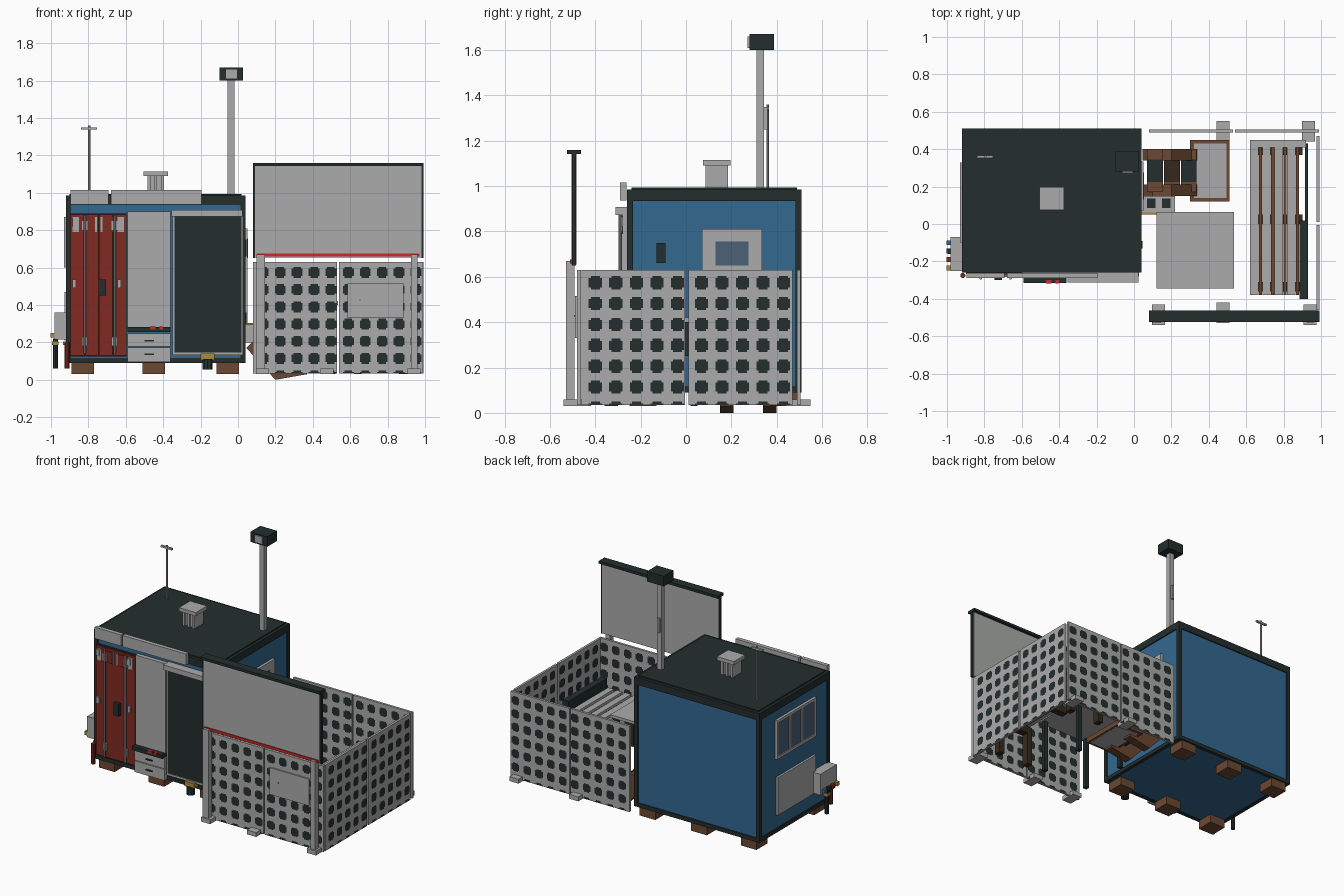
import bpy, bmesh, math
from mathutils import Matrix, Vector

cube = bpy.data.objects.get("Cube")
if cube:
    bpy.data.objects.remove(cube, do_unlink=True)


def material(name, rgb):
    m = bpy.data.materials.new(name)
    m.use_nodes = True
    m.diffuse_color = (*rgb, 1)
    m.node_tree.nodes["Principled BSDF"].inputs["Base Color"].default_value = (*rgb, 1)
    return m


GREY = material("light grey metal", (0.40, 0.41, 0.40))
DARK = material("dark green black", (0.017, 0.027, 0.027))
BLUE = material("blue paint", (0.033, 0.14, 0.28))
RED = material("dark red paint", (0.22, 0.024, 0.016))
BRIGHT = material("bright red", (0.62, 0.02, 0.02))
WOOD = material("brown wood", (0.15, 0.065, 0.032))
BROWN = material("dark brown wood", (0.035, 0.022, 0.012))
BRASS = material("brass yellow", (0.40, 0.26, 0.05))
GLASS = material("blue grey glass", (0.07, 0.12, 0.18))


def finish(name, bm, mat):
    bmesh.ops.recalc_face_normals(bm, faces=bm.faces)
    me = bpy.data.meshes.new(name)
    bm.to_mesh(me)
    bm.free()
    me.materials.append(mat)
    ob = bpy.data.objects.new(name, me)
    bpy.context.collection.objects.link(ob)
    return ob


def boxes(name, mat, *bounds):
    """One object from boxes given as x0, x1, y0, y1, z0, z1."""
    bm = bmesh.new()
    for x0, x1, y0, y1, z0, z1 in bounds:
        m = Matrix.Translation(((x0 + x1) / 2, (y0 + y1) / 2, (z0 + z1) / 2))
        bmesh.ops.create_cube(bm, size=1, matrix=m @ Matrix.Diagonal((x1 - x0, y1 - y0, z1 - z0, 1)))
    return finish(name, bm, mat)


def rod(name, mat, a, b, r, n=10):
    a, b = Vector(a), Vector(b)
    bm = bmesh.new()
    m = Matrix.Translation((a + b) / 2) @ (b - a).to_track_quat('Z', 'Y').to_matrix().to_4x4()
    bmesh.ops.create_cone(bm, cap_ends=True, segments=n, radius1=r, radius2=r, depth=(b - a).length, matrix=m)
    return finish(name, bm, mat)


def prism(name, mat, profile, y0, y1):
    """Extrude an x, z profile along y."""
    bm = bmesh.new()
    f = bm.faces.new([bm.verts.new((x, y0, z)) for x, z in profile])
    g = bmesh.ops.extrude_face_region(bm, geom=[f])
    bmesh.ops.translate(bm, vec=(0, y1 - y0, 0), verts=[v for v in g["geom"] if isinstance(v, bmesh.types.BMVert)])
    return finish(name, bm, mat)


# Container shell: blue walls, dark edge frame, roof and wooden feet
X0, X1, Y0, Y1, Z0, Z1 = -0.92, 0.04, -0.26, 0.51, 0.09, 0.985
T = 0.027
boxes("container_walls", BLUE, (X0 + .008, X1 - .008, Y0 + .008, Y1 - .008, Z0 + .004, Z1 - .01))
frame = []
for x in (X0, X1 - T):
    for y in (Y0, Y1 - T):
        frame.append((x, x + T, y, y + T, Z0, Z1))
    for z, h in ((Z0, T), (Z1 - .05, .05)):
        frame.append((x, x + T, Y0, Y1, z, z + h))
for y in (Y0, Y1 - T):
    for z, h in ((Z0, T), (Z1 - .05, .05)):
        frame.append((X0, X1, y, y + T, z, z + h))
boxes("container_frame", DARK, *frame)
boxes("roof", DARK, (X0 + .02, X1 - .02, Y0 + .02, Y1 - .02, Z1 - .03, Z1 + .008))
boxes("feet", WOOD, *[(x - .06, x + .06, y - .06, y + .06, .03, Z0)
                      for x in (-.83, -.45, -.055) for y in (-.19, .44)])

# Red double door with locking rods
boxes("red_door", RED, *[(a, b, -.275, -.25, .13, .885)
                         for a, b in ((-.895, -.822), (-.819, -.747), (-.744, -.672), (-.669, -.597))])
boxes("red_door_backing", BROWN, (-.897, -.595, -.266, -.25, .125, .89))
boxes("door_top_plates", GREY, (-.885, -.755, -.281, -.27, .79, .87), (-.735, -.61, -.281, -.27, .79, .87))
boxes("door_top_plates_inset", RED, (-.85, -.765, -.283, -.27, .79, .87), (-.725, -.645, -.283, -.27, .79, .87))
boxes("door_hinges", GREY, *[(x - .01, x + .01, -.287, -.27, z, z + .045)
                             for x in (-.875, -.635) for z in (.49, .82)],
      *[(x - .015, x + .015, -.287, -.27, z, z + .05) for x in (-.82, -.66) for z in (.18, .80)])
for x in (-.82, -.66):
    rod("locking_rod", GREY, (x, -.29, .14), (x, -.29, .88), .007)
boxes("door_handle", DARK, (-.745, -.705, -.30, -.27, .45, .535))

# Grey fascia on the roof edge
boxes("fascia", GREY, (-.895, -.692, -.29, -.262, .937, 1.015), (-.68, -.195, -.29, -.262, .937, 1.015))

# Middle hatch with ledge and drawers
boxes("hatch", GREY, (-.59, -.36, -.28, -.25, .28, .90))
boxes("hatch_ledge", DARK, (-.59, -.36, -.315, -.25, .255, .282))
boxes("ledge_buttons", BRIGHT, (-.47, -.44, -.318, -.30, .27, .285), (-.42, -.40, -.318, -.30, .27, .285))
boxes("drawers", GREY, (-.59, -.36, -.29, -.25, .095, .172), (-.59, -.36, -.29, -.25, .177, .248))
boxes("drawer_handles", DARK, (-.50, -.45, -.297, -.28, .132, .14), (-.50, -.45, -.297, -.28, .205, .213))

# Roller shutter
boxes("shutter", DARK, (-.34, .025, -.275, -.25, .145, .875))
boxes("shutter_trim", GREY, (-.35, .025, -.28, -.25, .132, .147), (-.35, -.34, -.28, -.25, .132, .875),
      (.018, .026, -.28, -.25, .132, .875))
boxes("shutter_box", GREY, (-.355, .025, -.312, -.25, .872, .907))
boxes("valve", BRASS, (-.20, -.125, -.30, -.25, .105, .14))
rod("valve_outlet", DARK, (-.162, -.285, .055), (-.162, -.285, .11), .028)

# Door end: door with window, supply box
boxes("end_door", GREY, (.03, .05, .07, .335, .25, .81))
boxes("end_door_window", GLASS, (.03, .053, .13, .275, .65, .755))
boxes("supply_box", GREY, (.03, .22, .062, .15, .20, .30))
boxes("supply_box_ports", DARK, (.07, .115, .085, .135, .29, .304), (.15, .195, .085, .135, .29, .304))
boxes("supply_box_rail", BRASS, (.03, .20, .05, .062, .293, .305))
boxes("wall_fittings", DARK, (.03, .046, -.13, -.09, .66, .75), (.03, .046, -.13, -.09, .30, .36))

# Far end: window with bars, lower grille, electric box with sockets and hoses
boxes("end_window_glass", GLASS, (-.922, -.90, -.08, .31, .61, .86))
boxes("end_window_frame", GREY, (-.93, -.90, -.10, .33, .60, .62), (-.93, -.90, -.10, .33, .85, .87),
      *[(-.93, -.90, y - .01, y + .01, .60, .87) for y in (-.09, .05, .18, .32)])
boxes("end_grille", GREY, (-.927, -.90, -.10, .32, .21, .47))
boxes("electric_box", GREY, (-.98, -.91, -.25, -.07, .215, .36))
for y, m in ((-.10, BLUE), (-.145, DARK), (-.19, RED), (-.235, BRASS)):
    boxes("socket", m, (-1.003, -.975, y - .013, y + .013, .225, .25))
boxes("hose_couplings", BRASS, (-.995, -.96, -.16, -.13, .185, .205), (-.935, -.90, -.25, -.22, .185, .205))
rod("dark_hose", DARK, (-.977, -.145, .06), (-.977, -.145, .22), .014)
rod("red_hose", RED, (-.915, -.275, .06), (-.915, -.275, .20), .014)

# Roof vent, antenna and lamp mast
boxes("roof_vent", GREY, (-.47, -.41, .10, .17, .98, 1.095), (-.505, -.375, .075, .197, 1.09, 1.115),
      *[(x - .008, x + .008, .085, .185, .98, 1.09) for x in (-.477, -.44, -.403)])
rod("antenna_pole", GREY, (-.795, .36, .98), (-.795, .36, 1.36), .006)
boxes("antenna_bar", GREY, (-.84, -.755, .353, .367, 1.338, 1.35))
boxes("lamp_mast", GREY, (-.055, -.02, .312, .345, .95, 1.61), (-.045, -.03, .345, .36, 1.25, 1.35))
boxes("lamp_head", DARK, (-.10, .028, .28, .387, 1.60, 1.67))
boxes("lamp_plate", GREY, (-.065, -.005, .272, .285, 1.61, 1.66))

# Wooden steps and floor mat
for y in (.15, .34):
    prism("step_stringer", WOOD, [(.045, .17), (.10, .225), (.20, .225), (.37, .06), (.37, .03), (.20, .0)], y, y + .06)
for i in range(3):
    boxes("step_tread", BROWN if i % 2 else DARK, (.07 + .09 * i, .155 + .09 * i, .17, .39, .20 - .06 * i, .235 - .06 * i))
    boxes("tread_cleats", WOOD, *[(.07 + .09 * i, .155 + .09 * i, y, y + .055, .20 - .06 * i, .24 - .06 * i)
                                  for y in (.17, .345)])
boxes("mat_frame", WOOD, (.30, .51, .12, .45, .05, .085))
boxes("mat", GREY, (.32, .495, .14, .43, .045, .092))

# Square table and long slatted bench
boxes("table_top", GREY, (.12, .535, -.345, .065, .40, .42))
boxes("table_legs", DARK, *[(x - .015, x + .015, y - .015, y + .015, .03, .40) for x in (.15, .505) for y in (-.315, .035)])
boxes("bench_slats", GREY, *[(.62 + .066 * i, .665 + .066 * i, -.38, .41, .33, .35) for i in range(4)],
      (.62, .92, .41, .45, .33, .35))
boxes("bench_boards", WOOD, *[(.667 + .066 * i, .684 + .066 * i, -.38, .41, .31, .335) for i in range(4)])
boxes("bench_beams", BROWN, *[(.62, .90, y, y + .05, .26, .31) for y in (-.36, .0, .37)],
      *[(x, x + .04, y, y + .05, .03, .26) for x in (.62, .86) for y in (-.36, .37)])
boxes("bench_side_box", DARK, (.885, .93, -.40, .02, .25, .40), (.915, .93, .02, .43, .30, .335))


# Fence panels: thin grey sheets with dark square cells on both sides
def fence_panel(name, start, length, offset, along_x, first):
    def place(u, w, z):
        return (u, offset + w, z) if along_x else (offset + w, u, z)
    a, b = place(start, -.008, .035), place(start + length, .008, .63)
    boxes(name, GREY, (a[0], b[0], a[1], b[1], a[2], b[2]))
    bm = bmesh.new()
    h, c = .029, .009
    corner = [(h, h - c), (h - c, h - c), (h - c, h)]
    outline = []
    for sx, sy in ((1, 1), (-1, 1), (-1, -1), (1, -1)):
        pts = [(sx * p, sy * q) for p, q in corner]
        outline += pts if sx * sy > 0 else pts[::-1]
    for col in range(5):
        for row in range(7):
            u, z = first + .0905 * col, .574 - .092 * row
            for w in (-.0095, .0095):
                bm.faces.new([bm.verts.new(place(u + p, w, max(z + q, .036))) for p, q in outline])
    finish(name + "_cells", bm, DARK)


for y, side in ((-.472, "front"), (.497, "back")):
    fence_panel(side + "_fence_a", .08, .45, y, True, .135)
    fence_panel(side + "_fence_b", .54, .45, y, True, .59)
fence_panel("side_fence_a", -.46, .455, .984, False, -.40)
fence_panel("side_fence_b", .01, .46, .984, False, .068)
boxes("fence_feet", GREY, *[(x - .035, x + .035, y - .055, y + .055, .03, .06)
                            for x, y in ((.13, -.485), (.475, -.475), (.94, -.485), (.475, .495), (.933, .495))])

# Notice plate and tall board on posts
boxes("notice_plate", GREY, (.585, .885, -.49, -.478, .33, .515))
boxes("notice_dot", BRIGHT, (.65, .656, -.494, -.488, .425, .431))
boxes("board_posts", GREY, (.10, .145, -.53, -.492, .03, .67), (.925, .96, -.53, -.492, .03, .67))
boxes("board", GREY, (.09, .98, -.506, -.482, .655, 1.145))
boxes("board_edges", DARK, (.08, .092, -.503, -.485, .65, 1.15), (.98, .992, -.503, -.485, .65, 1.15),
      (.08, .992, -.525, -.462, 1.142, 1.16))
boxes("board_stripe", BRIGHT, (.10, .97, -.512, -.50, .658, .676))
